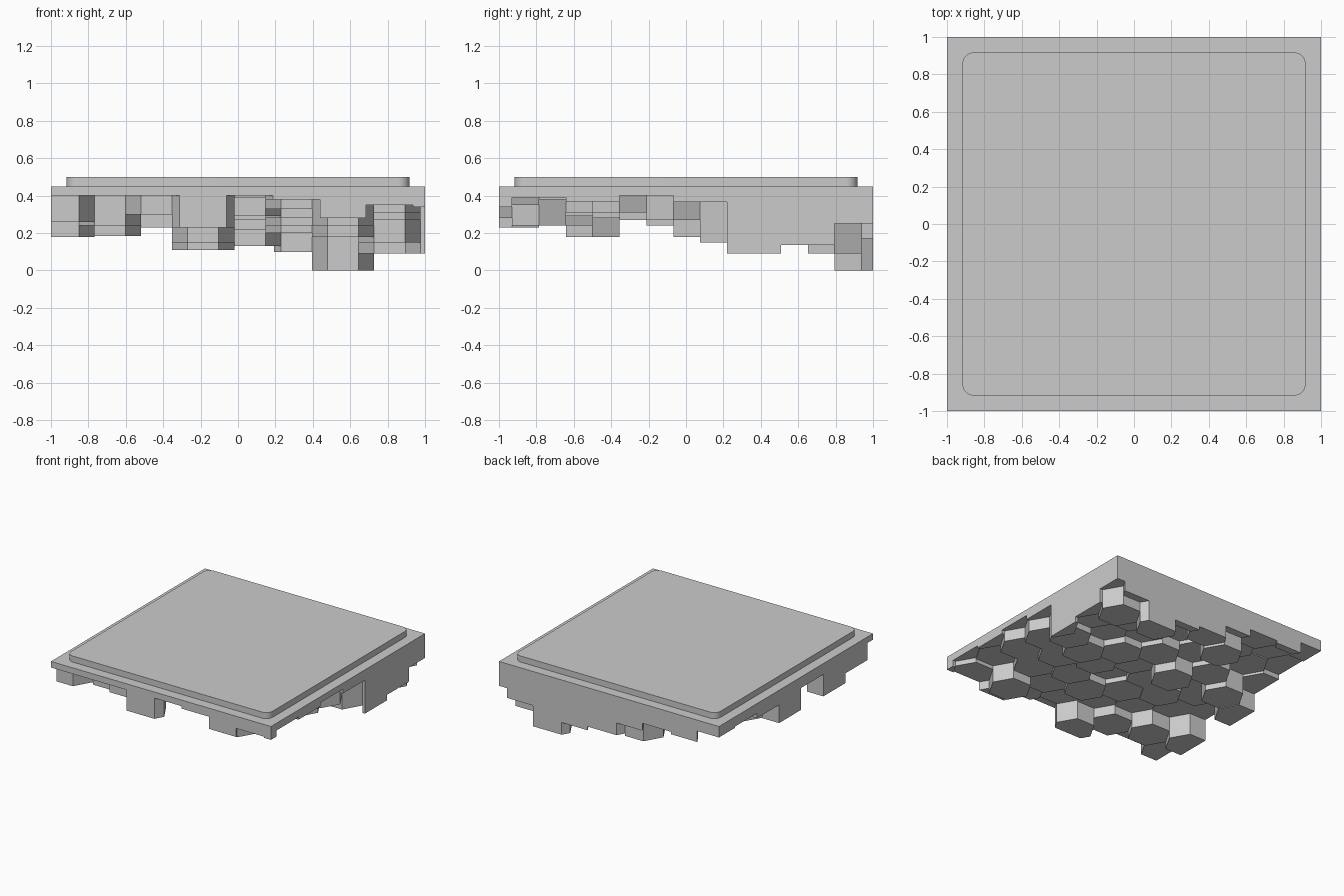
import bpy, bmesh
from math import sqrt, cos, sin, radians
from mathutils import Vector

cube = bpy.data.objects.get("Cube")
if cube:
    bpy.data.objects.remove(cube, do_unlink=True)

# Single stone colour
stone = bpy.data.materials.new("stone_grey")
stone.use_nodes = True
grey = (0.6, 0.6, 0.6, 1)
stone.diffuse_color = grey
stone.node_tree.nodes["Principled BSDF"].inputs["Base Color"].default_value = grey

SLAB_BOTTOM, SLAB_TOP, LIP_TOP = 0.4, 0.45, 0.5
RADIUS = 0.166
COLUMN_STEP = RADIUS * 1.5
ROW_STEP = RADIUS * sqrt(3)


def add_prism(bm, outline, low, high):
    """Extrude a flat outline upward from low to high."""
    face = bm.faces.new([bm.verts.new((x, y, low)) for x, y in outline])
    moved = bmesh.ops.extrude_face_region(bm, geom=[face])["geom"]
    verts = [v for v in moved if isinstance(v, bmesh.types.BMVert)]
    bmesh.ops.translate(bm, verts=verts, vec=(0, 0, high - low))


def clip_to_square(bm):
    """Trim everything outside the square plate and close the cuts."""
    for normal in ((1, 0, 0), (-1, 0, 0), (0, 1, 0), (0, -1, 0)):
        geom = bm.verts[:] + bm.edges[:] + bm.faces[:]
        cut = bmesh.ops.bisect_plane(bm, geom=geom, dist=1e-5, plane_co=Vector(normal),
                                     plane_no=normal, clear_outer=True)["geom_cut"]
        edges = [e for e in cut if isinstance(e, bmesh.types.BMEdge)]
        if edges:
            bmesh.ops.holes_fill(bm, edges=edges, sides=0)


def finish(bm, name):
    """Turn the mesh into a named object with the stone material."""
    bmesh.ops.recalc_face_normals(bm, faces=bm.faces[:])
    mesh = bpy.data.meshes.new(name)
    bm.to_mesh(mesh)
    bm.free()
    mesh.materials.append(stone)
    obj = bpy.data.objects.new(name, mesh)
    bpy.context.collection.objects.link(obj)
    return obj


def rounded_square(half, radius, steps=8):
    """Outline of a square with rounded corners."""
    points = []
    for quarter, (sx, sy) in enumerate(((1, 1), (-1, 1), (-1, -1), (1, -1))):
        for k in range(steps + 1):
            angle = radians(90 * (quarter + k / steps))
            points.append((sx * (half - radius) + radius * cos(angle),
                           sy * (half - radius) + radius * sin(angle)))
    return points


# Square plate
bm = bmesh.new()
add_prism(bm, [(-1, -1), (1, -1), (1, 1), (-1, 1)], SLAB_BOTTOM, SLAB_TOP)
finish(bm, "base_plate")

# Raised lip with rounded corners
bm = bmesh.new()
add_prism(bm, rounded_square(0.917, 0.06), SLAB_TOP, LIP_TOP)
lip = finish(bm, "top_lip")
bpy.context.view_layer.objects.active = lip
lip.select_set(True)
bpy.ops.object.shade_smooth_by_angle(angle=radians(30))
lip.select_set(False)

# Lower ends of the hanging columns in hundredths, front to back, right to left
LOWER_ENDS = (
    (40, 26, 18, 36, 18, 33, 37, 36),
    (40, 24, 36, 33, 18.5, 35, 36, 27),
    (40, 30, 37, 30, 33, 23, 33, 29),
    (23, 38, 31, 30, 15, 27, 11, 23),
    (40, 39, 29, 35, 27, 22, 30, 13),
    (38, 33, 28, 24, 20, 26, 28, 10),
    (28, 24, 31, 27, 18, 25, 20, 0),
    (35, 38, 31, 27, 15, 20, 9, 17),
    (34, 39, 37, 40, 36.5, 9, 13.5, 25),
)

# Hexagonal rock columns under the plate
for i, ends in enumerate(LOWER_ENDS):
    bm = bmesh.new()
    cx = -0.933 + i * COLUMN_STEP
    first_row = -1.074 + (i % 2) * ROW_STEP / 2
    for j, end in enumerate(ends):
        low = end / 100
        if low >= SLAB_BOTTOM:
            continue
        cy = first_row + j * ROW_STEP
        hexagon = [(cx + RADIUS * cos(radians(60 * k)), cy + RADIUS * sin(radians(60 * k)))
                   for k in range(6)]
        add_prism(bm, hexagon, low, SLAB_BOTTOM)
    clip_to_square(bm)
    finish(bm, f"rock_columns_{i + 1}")
